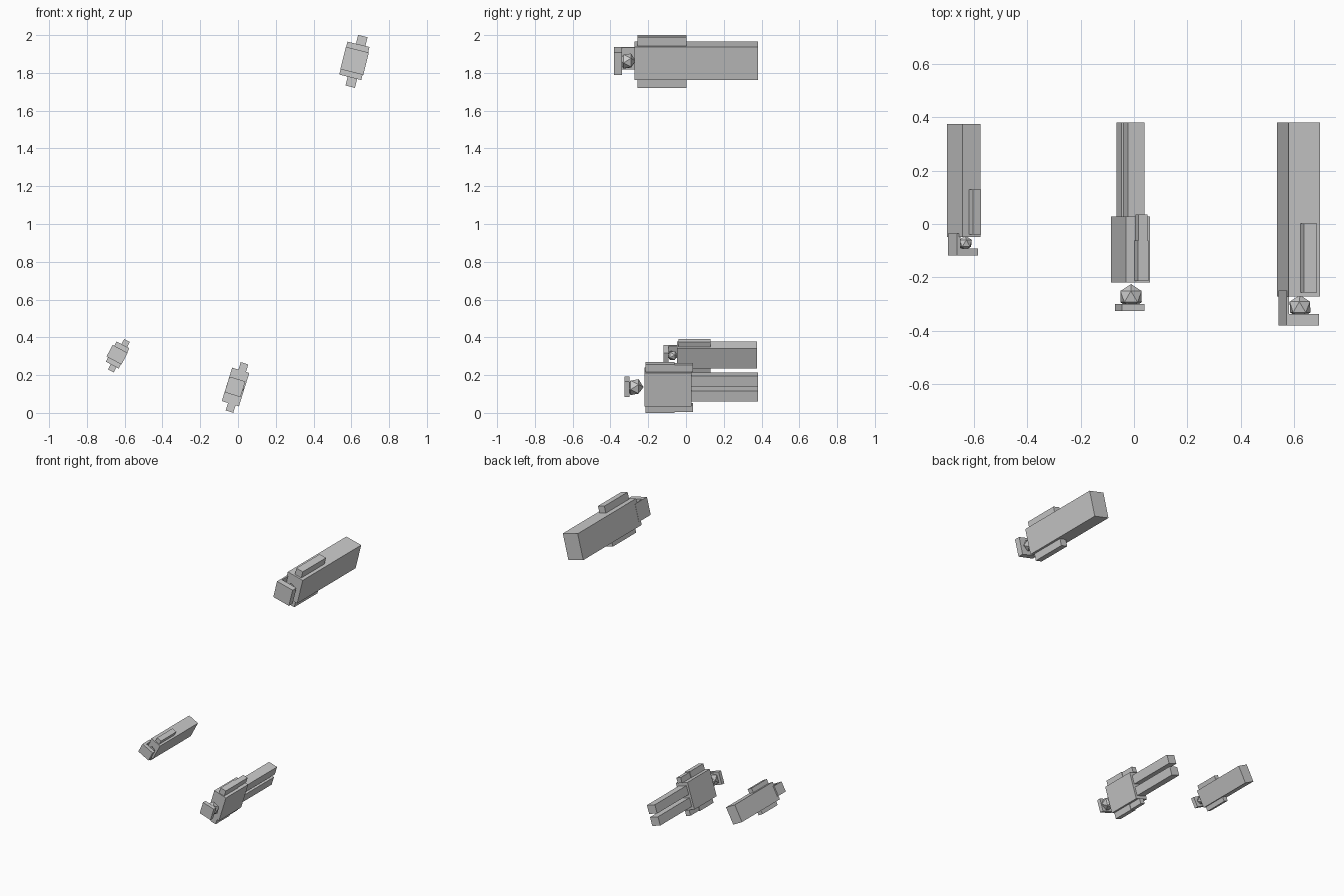
import bpy
from math import radians
from mathutils import Matrix, Vector

if "Cube" in bpy.data.objects:
    bpy.data.objects.remove(bpy.data.objects["Cube"])


def frame(x, z, tilt):
    """Lying figure's frame: local x = chest direction, y = length, z = shoulder direction."""
    return Matrix.Translation((x, 0, z)) @ Matrix.Rotation(radians(tilt), 4, 'Y')


def box(name, fr, lo, hi):
    lo, hi = Vector(lo), Vector(hi)
    bpy.ops.mesh.primitive_cube_add(size=1)
    ob = bpy.context.object
    ob.name = name
    size = hi - lo
    for v in ob.data.vertices:
        v.co = Vector([a * b for a, b in zip(v.co, size)])
    ob.matrix_world = fr @ Matrix.Translation((lo + hi) / 2)
    return ob


def head(name, fr, chest, y, r):
    bpy.ops.mesh.primitive_ico_sphere_add(subdivisions=1, radius=r)
    ob = bpy.context.object
    ob.name = name
    ob.matrix_world = fr @ Matrix.Translation((chest, y, 0)) @ Matrix.Rotation(radians(90), 4, 'X')


def pair(name, fr, c, w, inner, outer, y0, y1):
    """Mirrored boxes on both sides of the figure."""
    for side, s in (("upper", 1), ("lower", -1)):
        a, b = sorted((s * inner, s * outer))
        box(f"{name}_{side}", fr, (c - w / 2, y0, a), (c + w / 2, y1, b))


def robed_figure(tag, fr, body, body_y, arm, arm_y, hair, hair_y, ball):
    b, a = body
    box(tag + "_robe", fr, (-b / 2, body_y[0], -a / 2), (b / 2, body_y[1], a / 2))
    c, w, reach = arm
    pair(tag + "_arm", fr, c, w, a / 2, reach, *arm_y)
    head(tag + "_head", fr, *ball)
    # Hair: cap over the crown plus a panel down the back of the head
    v0, v1, hu, th = hair
    top, under, back = hair_y
    box(tag + "_hair_cap", fr, (v0, top, -hu / 2), (v1, under, hu / 2))
    box(tag + "_hair_back", fr, (v0, under, -hu / 2), (v0 + th, back, hu / 2))


# Small and large long-robed figures
robed_figure("small", frame(-0.6375, 0.3065, 28), (0.077, 0.121), (-0.048, 0.375),
             (0.008, 0.034, 0.091), (-0.04, 0.13), (-0.048, 0.042, 0.07, 0.015),
             (-0.118, -0.092, -0.035), (0.006, -0.072, 0.028))
robed_figure("large", frame(0.616, 1.864, 14), (0.12, 0.18), (-0.272, 0.38),
             (0.012, 0.0515, 0.138), (-0.257, 0.002), (-0.0615, 0.064, 0.122, 0.01),
             (-0.38, -0.338, -0.249), (0.006, -0.311, 0.045))

# Figure with separate legs and short sleeves
f = frame(-0.013, 0.137, 17.3)
box("middle_torso", f, (-0.0475, -0.22, -0.0925), (0.0475, 0.028, 0.0925))
pair("middle_leg", f, 0, 0.065, 0.011, 0.071, 0.028, 0.38)
pair("middle_sleeve", f, 0.008, 0.042, 0.0925, 0.134, -0.214, -0.062)
pair("middle_forearm", f, 0.008, 0.035, 0.0925, 0.130, -0.062, 0.036)
head("middle_head", f, 0.002, -0.272, 0.047)
box("middle_hair_cap", f, (-0.047, -0.326, -0.0435), (0.041, -0.299, 0.0435))
